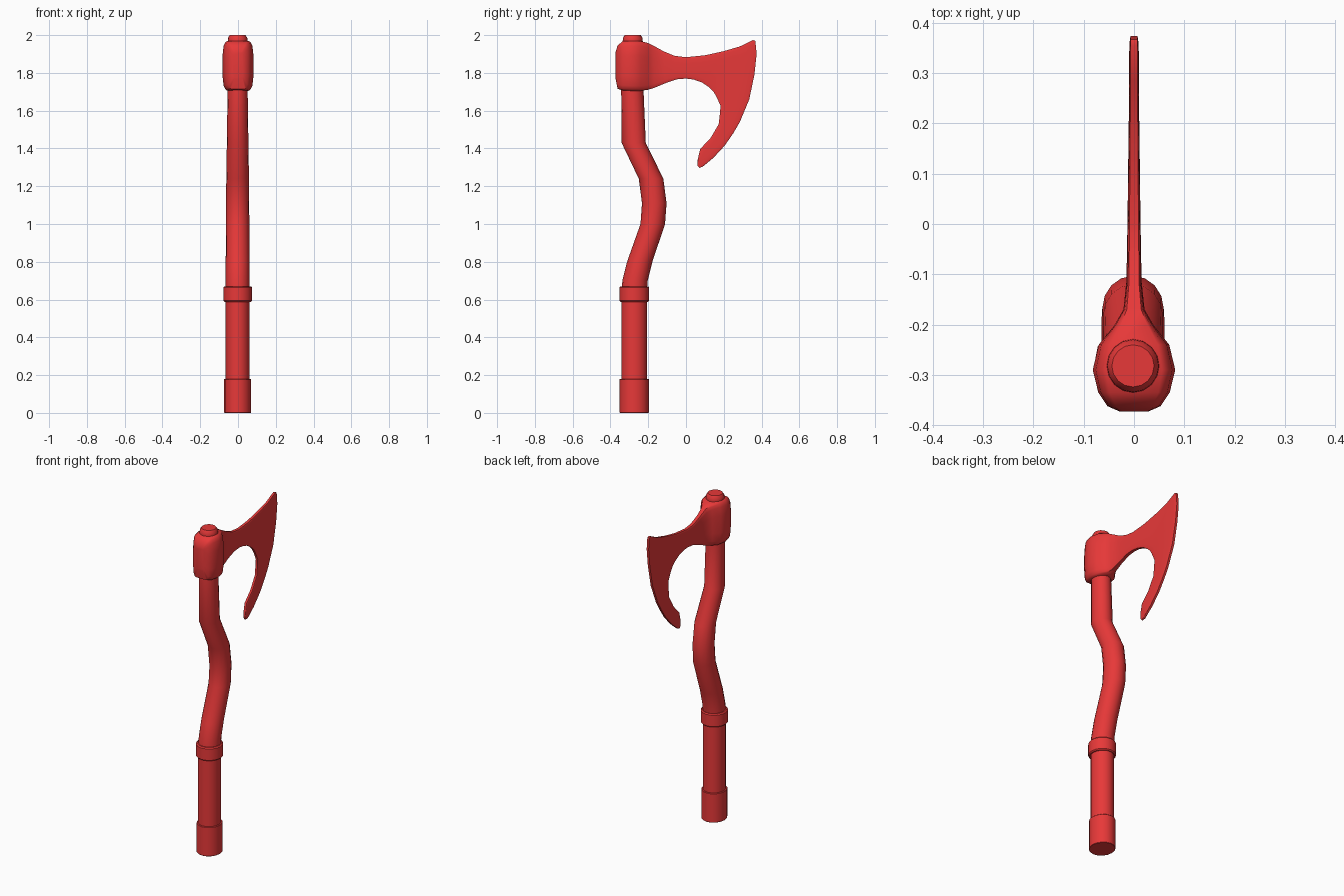
import bpy, bmesh, math

RED = bpy.data.materials.new("red_paint")
RED.diffuse_color = (0.8, 0.04, 0.04, 1)


def loft(name, sections, angle=40):
    """Skin a list of equal-length closed rings and cap both ends."""
    bm = bmesh.new()
    rings = [[bm.verts.new(p) for p in s] for s in sections]
    n = len(rings[0])
    for a, b in zip(rings, rings[1:]):
        for i in range(n):
            j = (i + 1) % n
            bm.faces.new((a[i], a[j], b[j], b[i]))
    bm.faces.new(rings[0])
    bm.faces.new(rings[-1])
    bmesh.ops.recalc_face_normals(bm, faces=bm.faces)
    mesh = bpy.data.meshes.new(name)
    bm.to_mesh(mesh)
    bm.free()
    mesh.materials.append(RED)
    ob = bpy.data.objects.new(name, mesh)
    bpy.context.collection.objects.link(ob)
    bpy.ops.object.select_all(action='DESELECT')
    ob.select_set(True)
    bpy.context.view_layer.objects.active = ob
    bpy.ops.object.shade_smooth_by_angle(angle=math.radians(angle))
    return ob


def ellipse(y, z, rx, ry, sides=16):
    return [(-0.002 + rx * math.cos(2 * math.pi * i / sides),
             y + ry * math.sin(2 * math.pi * i / sides), z) for i in range(sides)]


def sleeve(name, z0, z1, rx, ry, bevel=0.006):
    y = -0.274
    loft(name, [ellipse(y, z0, rx - bevel, ry - bevel),
                ellipse(y, z0 + bevel, rx, ry),
                ellipse(y, z1 - bevel, rx, ry),
                ellipse(y, z1, rx - bevel, ry - bevel)])


# Lower handle: pommel, grip and collar
sleeve("pommel", 0.0, 0.18, 0.071, 0.077, 0.002)
sleeve("grip", 0.15, 0.62, 0.063, 0.068)
sleeve("collar", 0.588, 0.67, 0.076, 0.078)

# Curved shaft, running through the socket to the top stub: y, z, rx, ry
SHAFT = [(-0.275, 0.62, 0.063, 0.066), (-0.270, 0.70, 0.063, 0.067),
         (-0.245, 0.80, 0.063, 0.067), (-0.176, 1.00, 0.062, 0.065),
         (-0.168, 1.11, 0.061, 0.065), (-0.185, 1.24, 0.060, 0.065),
         (-0.277, 1.43, 0.057, 0.064), (-0.284, 1.71, 0.053, 0.059),
         (-0.282, 1.97, 0.052, 0.053), (-0.282, 1.985, 0.051, 0.052),
         (-0.282, 2.00, 0.042, 0.042)]
loft("shaft", [ellipse(*s) for s in SHAFT])

# Axe head: socket, neck and bearded blade in one loft
# outer y, outer z, inner y, inner z, half thickness
HEAD = [(-0.373, 1.91, -0.373, 1.77, 0.028), (-0.362, 1.945, -0.362, 1.715, 0.053),
        (-0.335, 1.968, -0.335, 1.708, 0.071), (-0.290, 1.97, -0.290, 1.705, 0.082),
        (-0.240, 1.968, -0.240, 1.705, 0.070), (-0.200, 1.958, -0.205, 1.71, 0.039),
        (-0.170, 1.943, -0.170, 1.72, 0.021), (-0.120, 1.915, -0.110, 1.745, 0.015),
        (-0.060, 1.89, -0.050, 1.766, 0.014), (0.0, 1.883, 0.0, 1.77, 0.013),
        (0.100, 1.893, 0.040, 1.765, 0.012), (0.200, 1.915, 0.083, 1.75, 0.011),
        (0.285, 1.94, 0.118, 1.727, 0.010), (0.355, 1.974, 0.145, 1.702, 0.010),
        (0.367, 1.97, 0.150, 1.693, 0.010), (0.374, 1.90, 0.158, 1.68, 0.010),
        (0.362, 1.79, 0.170, 1.655, 0.010), (0.335, 1.66, 0.183, 1.625, 0.010),
        (0.285, 1.54, 0.178, 1.57, 0.010), (0.250, 1.48, 0.173, 1.528, 0.010),
        (0.205, 1.415, 0.130, 1.455, 0.010), (0.145, 1.35, 0.075, 1.397, 0.010),
        (0.088, 1.303, 0.062, 1.34, 0.009), (0.070, 1.297, 0.061, 1.31, 0.005)]
# position across the section, share of the half thickness
RIM = [(0.0, 0.68), (0.03, 0.82), (0.1, 0.93), (0.3, 1.0),
       (0.7, 1.0), (0.9, 0.93), (0.97, 0.82), (1.0, 0.68)]


def head_section(ay, az, by, bz, h):
    half = [(h * w, ay + (by - ay) * t, az + (bz - az) * t) for t, w in RIM]
    return half + [(-x, y, z) for x, y, z in reversed(half)]


loft("axe_head", [head_section(*s) for s in HEAD], 50)
